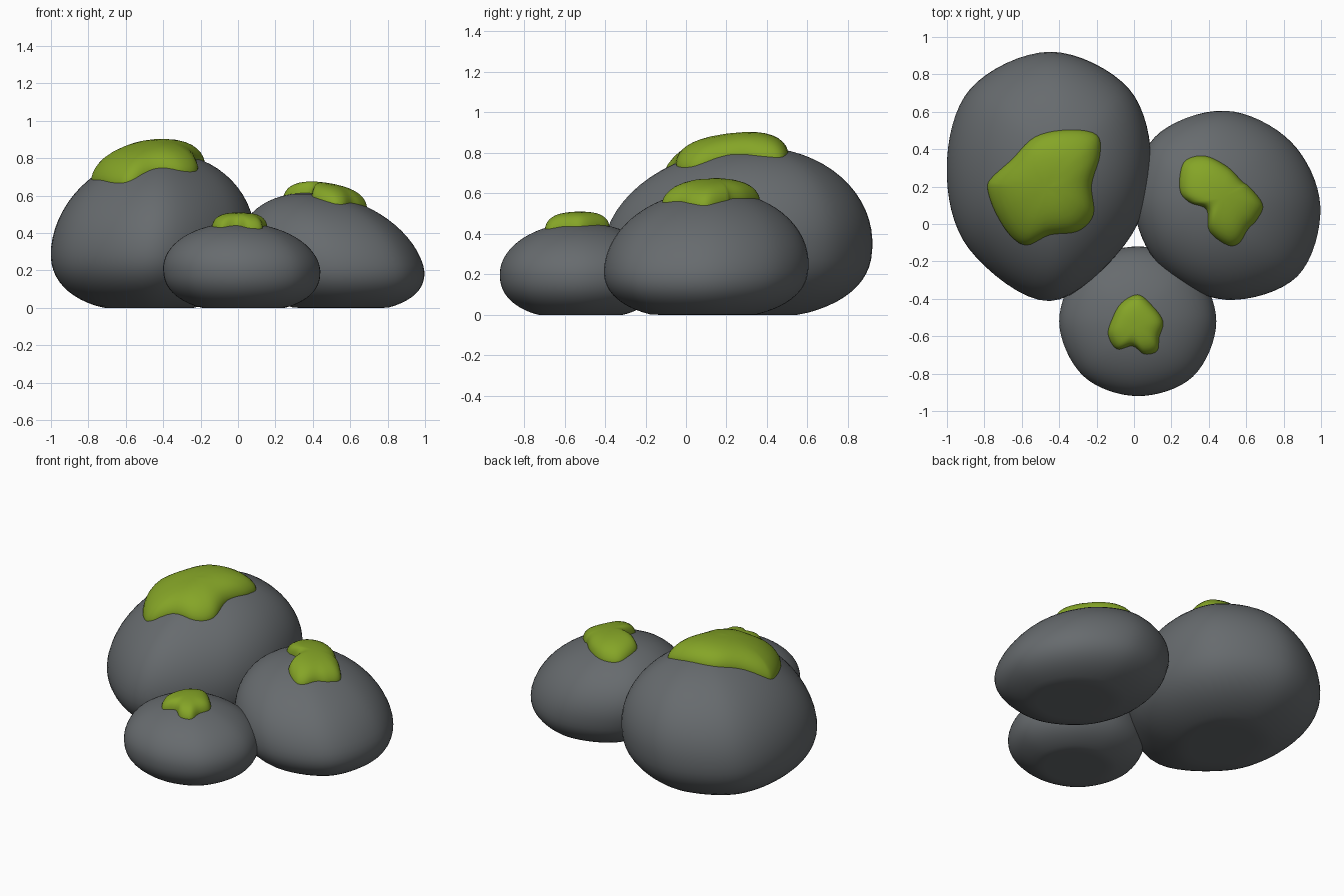
import bpy, bmesh, math
from mathutils import Vector
from mathutils.bvhtree import BVHTree

if "Cube" in bpy.data.objects:
    bpy.data.objects.remove(bpy.data.objects["Cube"])


def material(name, rgb):
    m = bpy.data.materials.new(name)
    m.diffuse_color = (*rgb, 1)
    m.use_nodes = True
    m.node_tree.nodes["Principled BSDF"].inputs["Base Color"].default_value = m.diffuse_color
    return m


STONE = material("grey stone", (0.135, 0.147, 0.156))
MOSS = material("green moss", (0.235, 0.375, 0.020))


def closed_curve(pts, steps):
    """Smooth closed Catmull-Rom loop through 2D points."""
    pts = [Vector(p) for p in pts]
    n, out = len(pts), []
    for i in range(n):
        a, b, c, d = (pts[(i + k) % n] for k in (-1, 0, 1, 2))
        for s in range(steps):
            t = s / steps
            out.append(0.5 * (2 * b + (c - a) * t + (2 * a - 5 * b + 4 * c - d) * t * t
                              + (3 * b - a - 3 * c + d) * t ** 3))
    return out


def loft(name, rings, first, last, mat):
    """Skin rings of points; first / last are optional pole points."""
    bm = bmesh.new()
    loops = [[bm.verts.new(p) for p in r] for r in rings]
    n = len(loops[0])
    for lo, hi in zip(loops, loops[1:]):
        for i in range(n):
            j = (i + 1) % n
            bm.faces.new((lo[i], lo[j], hi[j], hi[i]))
    for pole, loop, flip in ((first, loops[0], True), (last, loops[-1], False)):
        if pole is not None:
            v = bm.verts.new(pole)
            for i in range(n):
                a, b = loop[i], loop[(i + 1) % n]
                bm.faces.new((b, a, v) if flip else (a, b, v))
    for f in bm.faces:
        f.smooth = True
    bm.normal_update()
    tree = BVHTree.FromBMesh(bm)
    me = bpy.data.meshes.new(name)
    bm.to_mesh(me)
    bm.free()
    me.materials.append(mat)
    bpy.context.collection.objects.link(bpy.data.objects.new(name, me))
    return tree


def boulder(name, centre, radii, zc, top, lean):
    """Rounded stone: plan outline from 8 radii, domed top, flattened base."""
    outline = closed_curve([(r * math.cos(k * math.pi / 4), r * math.sin(k * math.pi / 4))
                            for k, r in enumerate(radii)], 8)
    c, lean = Vector(centre), Vector(lean)
    rings, steps = [], 16
    for k in range(-steps + 1, steps):
        a = k / steps * math.pi / 2
        s, h = math.cos(a), math.sin(a)
        if h < 0:
            s, h = s ** 0.87, -(-h) ** 0.87
            z = max(0, zc + (zc + 0.025) * h)
        else:
            z = zc + (top - zc) * h
        shift = c + lean * (h if h > 0 else h * 0.5)
        rings.append([(*(shift + p * s), z) for p in outline])
    base = c - lean * 0.5
    peak = c + lean
    return loft(name, rings, (*base, 0), (*peak, top), STONE)


def moss(name, tree, centre, outline, thick):
    """Puffy patch draped on a stone by casting its outline down."""
    c = Vector(centre)
    loop = closed_curve(outline, 5)

    def drape(p, r):
        hit, nor, _, _ = tree.ray_cast(Vector((p.x, p.y, 3)), Vector((0, 0, -1)))
        lift = thick * (1 - r ** 4) ** 0.5 - 0.012 * r ** 8
        return hit + (nor * 0.5 + Vector((0, 0, 0.5))) * lift

    rings = []
    for r in (1, 0.995, 0.98, 0.95, 0.9, 0.83, 0.74, 0.62, 0.48, 0.32, 0.16):
        rings.append([drape(c + (p - c) * r, r) for p in loop])
    loft(name, rings, None, drape(c, 0), MOSS)


# Stones
big = boulder("large_stone", (-0.45, 0.30),
              (0.54, 0.595, 0.62, 0.60, 0.55, 0.61, 0.712, 0.573), 0.32, 0.83, (0.05, 0.04))
mid = boulder("medium_stone", (0.49, 0.10),
              (0.50, 0.485, 0.505, 0.515, 0.475, 0.475, 0.505, 0.535), 0.23, 0.615, (-0.12, 0.03))
small = boulder("small_stone", (0.02, -0.52),
                (0.42, 0.415, 0.40, 0.415, 0.42, 0.413, 0.40, 0.418), 0.20, 0.455, (-0.02, 0.0))

# Moss patches
moss("large_moss", big, (-0.47, 0.20),
     [(-.785, .19), (-.745, .067), (-.665, -.06), (-.575, -.115), (-.45, -.06), (-.30, -.04),
      (-.215, .05), (-.225, .21), (-.18, .37), (-.20, .48), (-.355, .505), (-.53, .467),
      (-.655, .345), (-.76, .25)], 0.075)
moss("medium_moss", mid, (0.47, 0.14),
     [(.243, .184), (.296, .115), (.387, .077), (.403, -.04), (.50, -.115), (.563, -.104),
      (.61, -.03), (.66, .024), (.69, .104), (.617, .20), (.58, .227), (.50, .307),
      (.376, .366), (.264, .33)], 0.062)
moss("small_moss", small, (0.01, -0.54),
     [(-.14, -.59), (-.093, -.67), (-.008, -.654), (.056, -.697), (.125, -.68), (.136, -.606),
      (.157, -.52), (.093, -.43), (.02, -.376), (-.067, -.42), (-.115, -.50)], 0.055)
